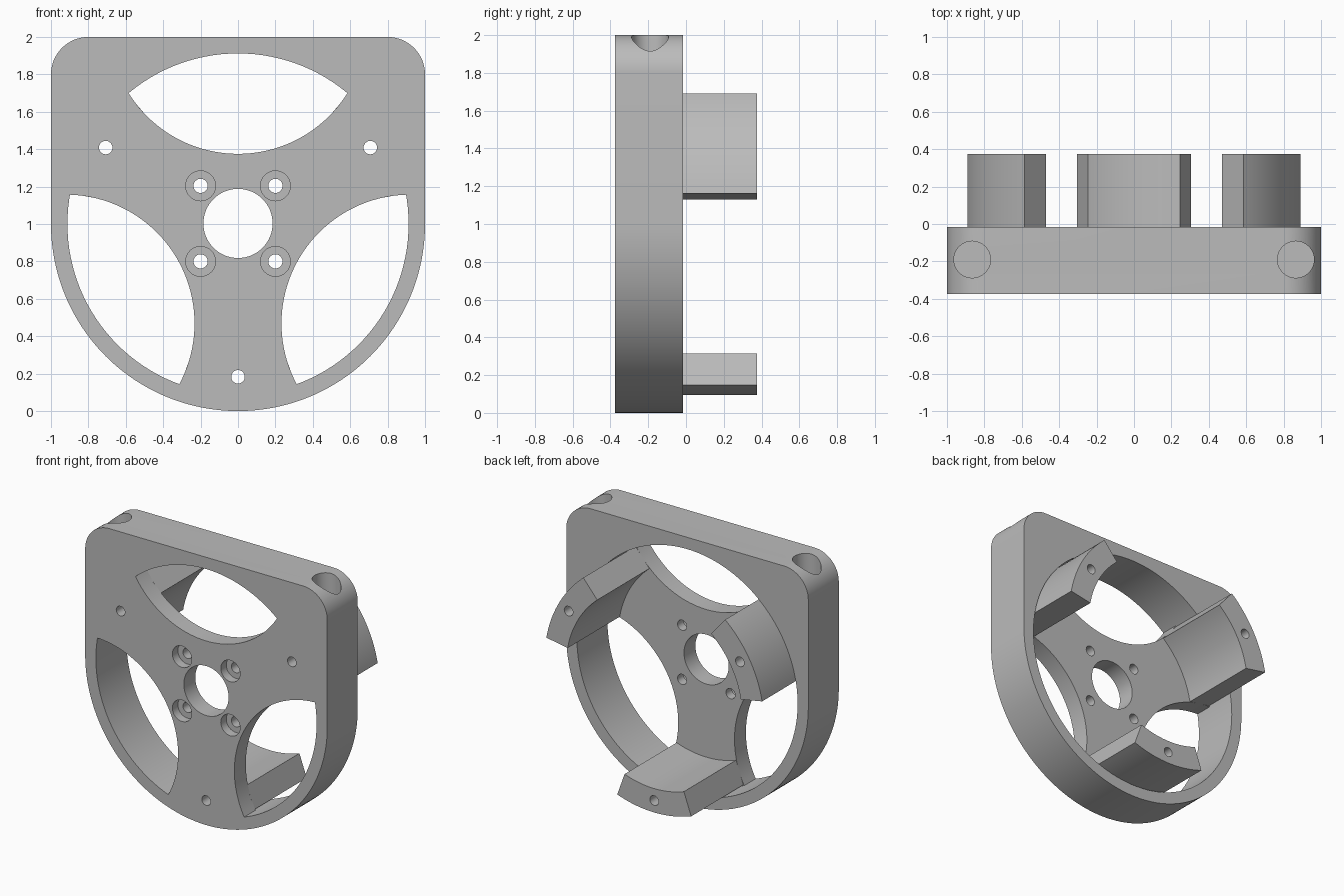
import bpy, bmesh
from math import sin, cos, radians, pi

cube = bpy.data.objects.get("Cube")
if cube:
    bpy.data.objects.remove(cube, do_unlink=True)

FRONT, FLOOR, BACK, TIP = -0.375, -0.24, -0.015, 0.375   # depths along y
CZ = 1.0                                                # height of the wheel centre
RECESS = 0.912                                          # inner radius of the rim

grey = bpy.data.materials.new("plain_grey")
grey.use_nodes = True
grey.diffuse_color = (0.5, 0.5, 0.5, 1)
grey.node_tree.nodes["Principled BSDF"].inputs["Base Color"].default_value = (0.5, 0.5, 0.5, 1)


def arc(cx, cz, r, a0, a1, n):
    """Points of an arc in the x-z plane, angles in degrees."""
    return [(cx + r * cos(radians(a0 + (a1 - a0) * i / n)),
             cz + r * sin(radians(a0 + (a1 - a0) * i / n))) for i in range(n + 1)]


def prism(name, points, y0, y1):
    """Extrude an x-z outline from y0 to y1."""
    bm = bmesh.new()
    face = bm.faces.new([bm.verts.new((x, y0, z)) for x, z in points])
    out = bmesh.ops.extrude_face_region(bm, geom=[face])
    moved = [v for v in out["geom"] if isinstance(v, bmesh.types.BMVert)]
    bmesh.ops.translate(bm, verts=moved, vec=(0, y1 - y0, 0))
    bmesh.ops.recalc_face_normals(bm, faces=bm.faces)
    mesh = bpy.data.meshes.new(name)
    bm.to_mesh(mesh)
    bm.free()
    mesh.materials.append(grey)
    obj = bpy.data.objects.new(name, mesh)
    bpy.context.collection.objects.link(obj)
    return obj


def rod(name, x, z, r, y0, y1, n=32):
    return prism(name, arc(x, z, r, 0, 360, n)[:-1], y0, y1)


def cut(target, cutter, keep=False):
    """Subtract the cutter from the target and bake the result."""
    mod = target.modifiers.new("cut", "BOOLEAN")
    mod.operation, mod.solver, mod.object = "DIFFERENCE", "EXACT", cutter
    bpy.context.view_layer.objects.active = target
    bpy.ops.object.modifier_apply(modifier=mod.name)
    if not keep:
        bpy.data.objects.remove(cutter, do_unlink=True)


# Frame: round bottom, square top with filleted corners
outline = (arc(0, CZ, 1, 180, 360, 96) + arc(0.8, 1.8, 0.2, 0, 90, 16)
           + arc(-0.8, 1.8, 0.2, 90, 180, 16))
frame = prism("frame", outline, FRONT, BACK)

# Cavity: rear recess plus three windows, leaving a three-armed web at the front
web = rod("web_cutter", 0, CZ, 1.1, -0.7, FLOOR, 64)
for a in (90, 210, 330):
    x, z = 1.064 * cos(radians(a)), CZ + 1.064 * sin(radians(a))
    cut(web, rod("window_cutter", x, z, 0.689, -0.8, 0.2, 128))
cavity = rod("cavity_cutter", 0, CZ, RECESS, -0.6, 0.1, 128)
cut(cavity, web)
cut(frame, cavity)

# Centre hole and four counterbored screw holes
cut(frame, rod("hub_cutter", 0, CZ + 0.003, 0.185, -0.6, 0.1, 64))
for x in (-0.2, 0.2):
    for z in (CZ - 0.2, CZ + 0.204):
        cut(frame, rod("screw_cutter", x, z, 0.038, -0.6, 0.1))
        cut(frame, rod("bore_cutter", x, z, 0.08, -0.6, FRONT + 0.065))

# Round pockets sunk into the top corners
for x in (-0.865, 0.865):
    bpy.ops.mesh.primitive_cylinder_add(vertices=48, radius=0.098, depth=0.4,
                                        location=(x, -0.19, 1.95))
    cut(frame, bpy.context.object)

# Three legs reaching backwards from the web arms, each drilled through
parts = [frame]
for name, a in (("upper_left_leg", 30), ("upper_right_leg", 150), ("lower_leg", 270)):
    h = 19.7
    sector = arc(0, CZ, 0.906, a - h, a + h, 20) + arc(0, CZ, 0.7275, a + h, a - h, 20)
    leg = prism(name, sector, FLOOR - 0.005, TIP)
    drill = rod("drill_cutter", 0.817 * cos(radians(a)), CZ + 0.817 * sin(radians(a)),
                0.036, -0.6, 0.6)
    cut(frame, drill, keep=True)
    cut(leg, drill)
    parts.append(leg)

# Smooth the curved walls, keep the edges sharp
bpy.ops.object.select_all(action="DESELECT")
for obj in parts:
    obj.select_set(True)
bpy.context.view_layer.objects.active = frame
bpy.ops.object.shade_smooth_by_angle(angle=radians(30))
